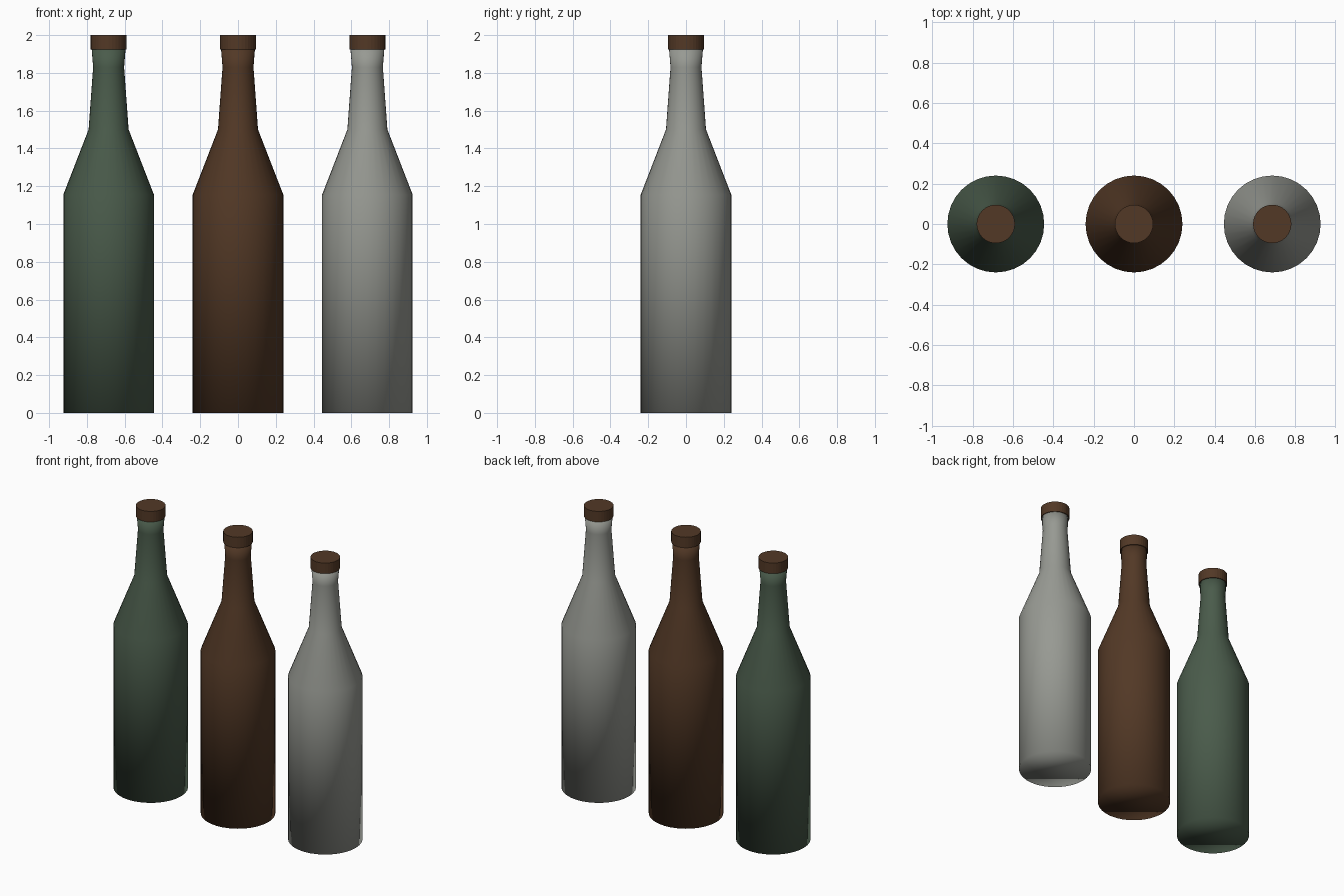
import bpy
import bmesh
from math import cos, sin, tau

cube = bpy.data.objects.get("Cube")
if cube:
    bpy.data.objects.remove(cube, do_unlink=True)

SIDES = 32


def material(name, rgb):
    mat = bpy.data.materials.new(name)
    mat.use_nodes = True
    mat.diffuse_color = (*rgb, 1)
    mat.node_tree.nodes["Principled BSDF"].inputs["Base Color"].default_value = (*rgb, 1)
    return mat


def turned(name, profile, x, mat):
    """Closed solid of revolution from (radius, height) pairs."""
    bm = bmesh.new()
    rings = [[bm.verts.new((r * cos(tau * i / SIDES), r * sin(tau * i / SIDES), z))
              for i in range(SIDES)] for r, z in profile]
    for low, high in zip(rings, rings[1:]):
        for i in range(SIDES):
            j = (i + 1) % SIDES
            bm.faces.new((low[i], low[j], high[j], high[i]))
    bm.faces.new(rings[0][::-1])
    bm.faces.new(rings[-1])
    mesh = bpy.data.meshes.new(name)
    bm.to_mesh(mesh)
    bm.free()
    mesh.materials.append(mat)
    obj = bpy.data.objects.new(name, mesh)
    obj.location.x = x
    bpy.context.collection.objects.link(obj)
    return obj


# Body, shoulder and slightly flared neck; the stopper overlaps the rim
bottle_profile = [(0.24, 0), (0.24, 1.155), (0.106, 1.5), (0.082, 1.83), (0.09, 1.93)]
stopper_profile = [(0.095, 1.925), (0.095, 2.0)]

cork = material("cork_brown", (0.085, 0.040, 0.019))
glass = {
    "green": (-0.685, (0.068, 0.105, 0.070)),
    "brown": (0, (0.085, 0.040, 0.019)),
    "clear": (0.685, (0.31, 0.32, 0.29)),
}

for colour, (x, rgb) in glass.items():
    # Glass is shaded smooth all over, including the base rim
    bottle = turned(colour + "_bottle", bottle_profile, x, material(colour + "_glass", rgb))
    bottle.data.shade_smooth()
    # Stopper keeps flat facets
    turned(colour + "_stopper", stopper_profile, x, cork)
